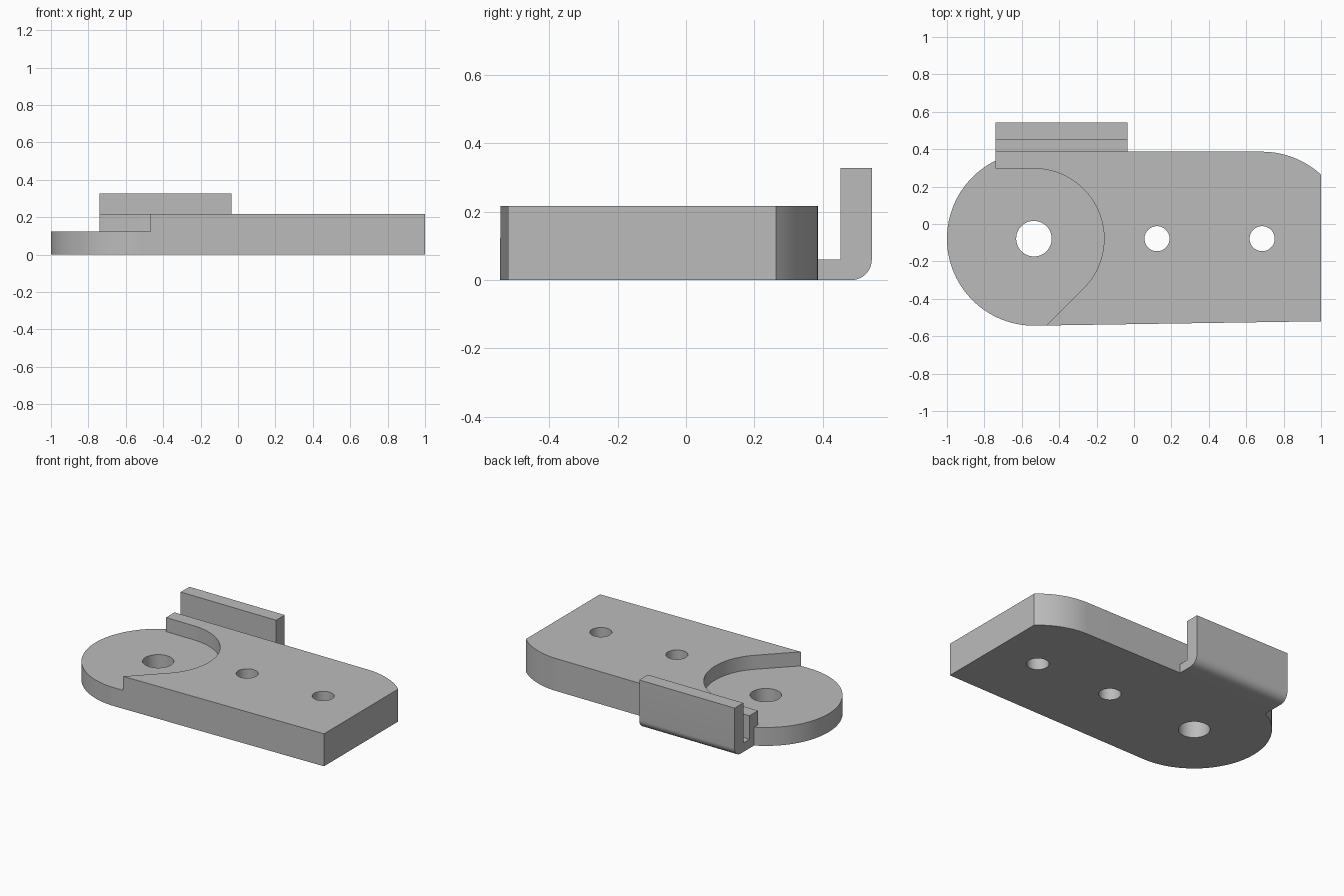
import bpy, bmesh, math
from math import cos, sin, radians

cube = bpy.data.objects.get("Cube")
if cube:
    bpy.data.objects.remove(cube, do_unlink=True)

grey = bpy.data.materials.new("plain_grey")
grey.use_nodes = True
grey.diffuse_color = (0.5, 0.5, 0.5, 1)
grey.node_tree.nodes["Principled BSDF"].inputs["Base Color"].default_value = (0.5, 0.5, 0.5, 1)

PIVOT = (-0.535, -0.0785)      # centre of the round end
FAR = (0.685, -0.0785)         # centre of the rear corner curve
R = 0.465                      # outer radius
POCKET_R = 0.375
HEIGHT, LEDGE = 0.217, 0.123
LEFT, HOOK_END = -0.74, -0.035


def arc(centre, radius, start, end, steps):
    """Points on an arc, angles in degrees."""
    angles = [radians(start + (end - start) * i / steps) for i in range(steps + 1)]
    return [(centre[0] + radius * cos(a), centre[1] + radius * sin(a)) for a in angles]


def prism(name, profile, low, high, axis="z"):
    """Extrude a profile: (x, y) along z, or (y, z) along x."""
    def place(p, d):
        return (p[0], p[1], d) if axis == "z" else (d, p[0], p[1])
    bm = bmesh.new()
    bottom = [bm.verts.new(place(p, low)) for p in profile]
    top = [bm.verts.new(place(p, high)) for p in profile]
    bm.faces.new(bottom[::-1])
    bm.faces.new(top)
    for i in range(len(profile)):
        j = (i + 1) % len(profile)
        bm.faces.new((bottom[i], bottom[j], top[j], top[i]))
    bmesh.ops.recalc_face_normals(bm, faces=bm.faces)
    mesh = bpy.data.meshes.new(name)
    bm.to_mesh(mesh)
    bm.free()
    mesh.materials.append(grey)
    obj = bpy.data.objects.new(name, mesh)
    bpy.context.collection.objects.link(obj)
    return obj


def combine(target, tool, operation):
    """Apply a boolean and remove the helper."""
    tool.hide_render = True
    mod = target.modifiers.new("combine", "BOOLEAN")
    mod.operation, mod.solver, mod.object = operation, "EXACT", tool
    bpy.context.view_layer.objects.active = target
    bpy.ops.object.modifier_apply(modifier=mod.name)
    bpy.data.objects.remove(tool, do_unlink=True)


# Plate outline: front edge, rear corner curve, rib end, round end
corner_angle = math.degrees(math.acos((1 - FAR[0]) / R))
rib_angle = math.degrees(math.acos((LEFT - PIVOT[0]) / R))
outline = [(1, -0.52)]
outline += arc(FAR, R, corner_angle, 90, 16)
outline += [(LEFT, PIVOT[1] + R)]
outline += arc(PIVOT, R, rib_angle, 270.75, 56)
plate = prism("bracket_plate", outline, 0, HEIGHT)

# Raised lip, L-shaped in section with a rounded lower corner
section = [(0.37, 0)] + arc((0.4835, 0.06), 0.06, -90, 0, 10)
section += [(0.5435, 0.328), (0.452, 0.328), (0.452, 0.06), (0.37, 0.06)]
combine(plate, prism("lip", section, LEFT, HOOK_END, "x"), "UNION")

# Lowered round pocket with a slanted run-out
rib_y = PIVOT[1] + R * sin(radians(rib_angle))
pocket = arc(PIVOT, POCKET_R, -45, 90, 40)
pocket += [(LEFT, PIVOT[1] + POCKET_R), (LEFT, rib_y), (-1.2, 0.5), (-1.2, -0.8)]
run_x, run_y = pocket[0]
pocket += [(run_x - 0.8 - run_y, -0.8)]
combine(plate, prism("pocket_cutter", pocket, LEDGE, 0.5), "DIFFERENCE")

# Through holes
for x, radius in ((PIVOT[0], 0.095), (0.123, 0.067), (FAR[0], 0.067)):
    ring = arc((x, PIVOT[1]), radius, 0, 352.5, 47)
    combine(plate, prism("hole_cutter", ring, -0.1, 0.5), "DIFFERENCE")

# Smooth curves, crisp edges
bpy.ops.object.select_all(action="DESELECT")
plate.select_set(True)
bpy.context.view_layer.objects.active = plate
bpy.ops.object.shade_smooth_by_angle(angle=radians(25))
